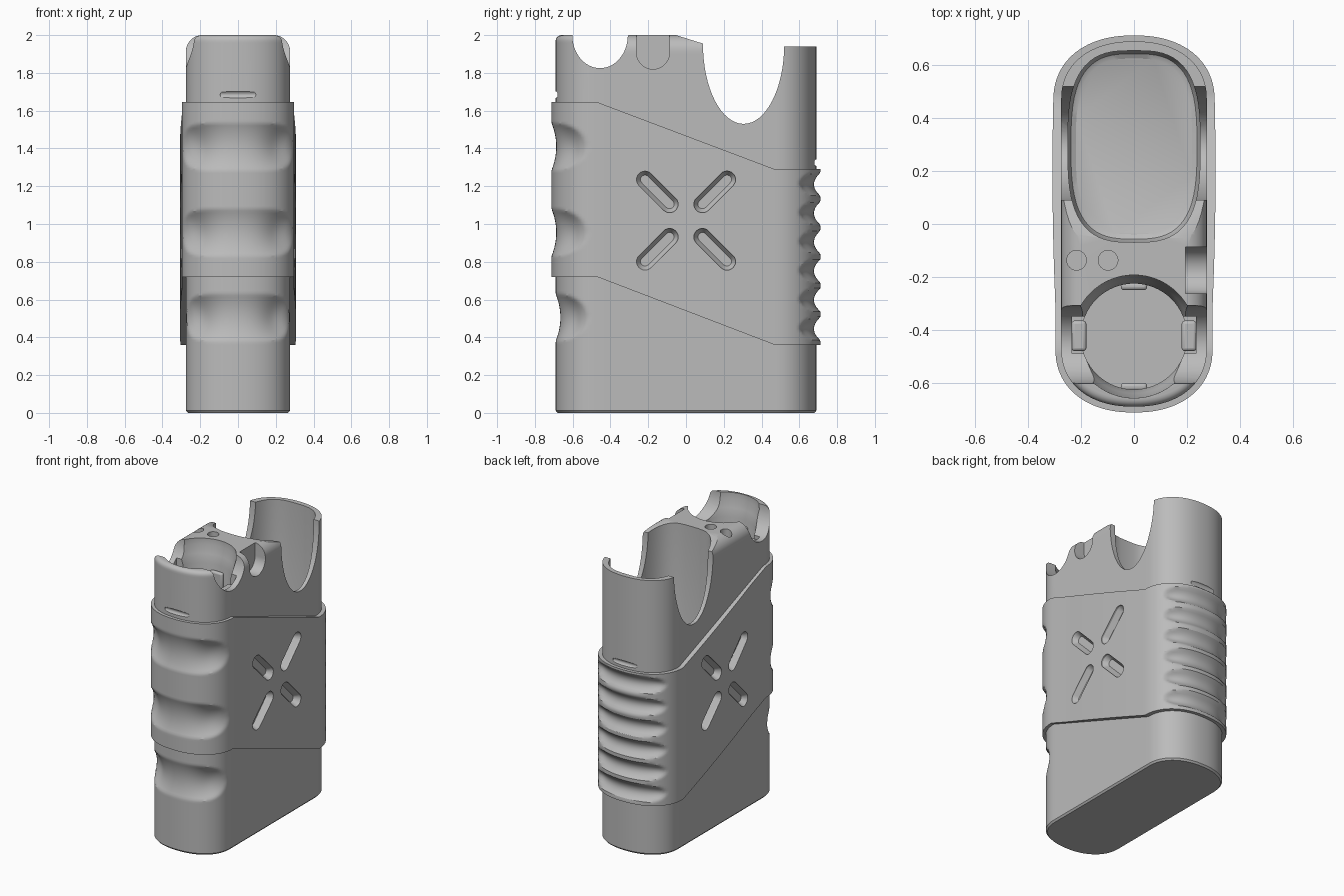
import bpy, bmesh
from math import sin, cos, pi, sqrt
from mathutils import Matrix

cube = bpy.data.objects.get("Cube")
if cube:
    bpy.data.objects.remove(cube)

grey = bpy.data.materials.new("light_grey")
grey.use_nodes = True
GREY = (0.5, 0.5, 0.5, 1)
grey.diffuse_color = GREY
grey.node_tree.nodes["Principled BSDF"].inputs["Base Color"].default_value = GREY

HALF_W, END_Y, END_B = 0.275, 0.47, 0.22
FRONT_GROOVES = [1.41, 0.955]
LOW_GROOVE = [0.505]
BACK_GROOVES = [0.445 + 0.153 * i for i in range(6)]


def loft(name, rings, closed=False):
    """Skin a list of rings; cap the ends or join last to first."""
    bm = bmesh.new()
    vs = [[bm.verts.new(p) for p in r] for r in rings]
    n = len(vs[0])
    pairs = list(zip(vs, vs[1:])) + ([(vs[-1], vs[0])] if closed else [])
    for a, b in pairs:
        for i in range(n):
            j = (i + 1) % n
            bm.faces.new((a[i], a[j], b[j], b[i]))
    if not closed:
        bm.faces.new(vs[0])
        bm.faces.new(vs[-1])
    bmesh.ops.recalc_face_normals(bm, faces=bm.faces)
    me = bpy.data.meshes.new(name)
    bm.to_mesh(me)
    bm.free()
    me.materials.append(grey)
    ob = bpy.data.objects.new(name, me)
    bpy.context.collection.objects.link(ob)
    return ob


def spow(v, e):
    return (1 if v >= 0 else -1) * abs(v) ** e


def outline():
    """Unit outline as (x unit, straight y, end y unit)."""
    pts, n, m = [], 44, 24
    for s in (1, -1):
        for i in range(n + 1):
            t = pi * i / n
            pts.append((s * spow(cos(t), 0.9), s * END_Y, s * spow(sin(t), 0.9)))
        for i in range(1, m):
            pts.append((-s, s * END_Y * (1 - 2 * i / m), 0))
    return pts


OUT = outline()


def base_y(p):
    return p[1] + END_B * p[2]


def place(p, off, z):
    return ((HALF_W + off) * p[0], p[1] + (END_B + off) * p[2], z)


def scoop(y, z, centres, tip, reach, half, depth, corner=0):
    """Depth of a row of finger scoops that fade out along the side."""
    u = (tip - y) / reach if tip > 0 else (y - tip) / reach
    if u >= 1:
        return 0
    u = max(u, 0)
    h = half * sqrt(1 - u * u)
    d = depth + corner * sin(pi * min(1, u * 1.2))
    return sum(d * (1 - u ** 4) * max(0, 1 - ((z - c) / h) ** 2) for c in centres)


def front_scoop(y, z, centres):
    return scoop(y, z, centres, -0.69, 0.17, 0.125, 0.025, 0.02)


def grip(y, z):
    return front_scoop(y, z, FRONT_GROOVES) + scoop(y, z, BACK_GROOVES, 0.69, 0.1, 0.062, 0.035)


def lerp_clamp(v, a, b):
    return min(1, max(0, (v - a) / (b - a)))


# Body: straight column with scoops and a rounded top edge
def body_offset(p, z):
    y = base_y(p)
    if z == 0:
        return -0.01
    off = -front_scoop(y, z, LOW_GROOVE) - max(0, grip(y, z) - 0.019)
    r = (0.03 + 0.055 * lerp_clamp(y, -0.5, -0.35)) * (1 - lerp_clamp(y, 0.1, 0.3))
    if r > 0.001 and z > 2 - r:
        off -= r - sqrt(max(0, r * r - (z - 2 + r) ** 2))
    return off


levels = [0, 0.012, 0.2] + [0.36 + 0.0125 * i for i in range(100)] + [1.7, 1.9]
levels += [2 - 0.1 * (1 - sin(pi / 2 * i / 10)) for i in range(1, 11)]
body = loft("body", [[place(p, body_offset(p, z), z) for p in OUT] for z in levels])

# Sleeve: slanted band around the body
ROWS = 74


def sleeve_ring(k, inner):
    ring = []
    for p in OUT:
        y = base_y(p)
        t = lerp_clamp(y, -END_Y, END_Y)
        low, high = 0.72 - 0.36 * t, 1.645 - 0.355 * t
        z = low + (high - low) * k / ROWS
        off = 0.022 + 0.011 * max(0, 1 - ((y - 0.2) / 0.5) ** 2) - grip(y, z)
        ring.append(place(p, min(off - 0.005, -0.005) if inner else off, z))
    return ring


sleeve = loft("grip_sleeve",
              [sleeve_ring(k, False) for k in range(ROWS + 1)] +
              [sleeve_ring(k, True) for k in range(ROWS, -1, -1)], closed=True)


def cut(target, *cutters):
    for c in cutters:
        mod = target.modifiers.new("cut", "BOOLEAN")
        mod.object, mod.operation, mod.solver = c, "DIFFERENCE", "EXACT"
        bpy.context.view_layer.objects.active = target
        bpy.ops.object.modifier_apply(modifier=mod.name)


def side_prism(poly, x0=-0.5, x1=0.5):
    return loft("cutter", [[(x, y, z) for y, z in poly] for x in (x0, x1)])


def u_shape(cy, cz, w, h):
    arc = [(cy - w * cos(pi * i / 32), cz - h * sin(pi * i / 32)) for i in range(33)]
    return arc + [(cy + w, 2.3), (cy - w, 2.3)]


def oval(cx, cy, rx, ry, z, e=1.0, n=64):
    return [(cx + rx * spow(cos(2 * pi * i / n), e), cy + ry * spow(sin(2 * pi * i / n), e), z)
            for i in range(n)]


def box(x0, x1, y0, y1, z0, z1, name="cutter"):
    return loft(name, [[(x0, y0, z), (x1, y0, z), (x1, y1, z), (x0, y1, z)] for z in (z0, z1)])


cutters = []

# Rear pocket and round front well
cutters.append(loft("cutter", [oval(0, 0.293, 0.25 - d, 0.362 - d, z, 0.67)
                               for z, d in ((0.08, 0.03), (0.09, 0.012), (0.12, 0), (2.3, 0))]))
cutters.append(loft("cutter", [oval(0, -0.425, r, r, z)
                               for z, r in ((0.08, 0.2), (1.84, 0.2), (1.9, 0.215), (1.96, 0.232), (2.3, 0.235))]))

# Side openings and lower rear rim
cutters.append(side_prism([(-0.06, 2.002), (0.09, 1.955), (0.3, 1.94), (0.8, 1.94), (0.8, 2.3), (-0.06, 2.3)]))
cutters.append(side_prism(u_shape(0.305, 1.95, 0.215, 0.42)))
cutters.append(side_prism(u_shape(-0.455, 2.0, 0.147, 0.175)))

# Notch on the left side, two small holes, clip recesses
cutters.append(side_prism(u_shape(-0.175, 1.91, 0.088, 0.09), 0.195, 0.5))
for x in (-0.217, -0.098):
    cutters.append(loft("cutter", [oval(x, -0.137, 0.037, 0.037, z, n=32) for z in (1.85, 2.3)]))
cutters.append(box(-0.235, 0.235, -0.49, -0.35, 1.62, 2.3))

# Thin slits in the front and back walls
for y, z in ((-0.695, 1.685), (0.695, 1.325)):
    cutters.append(loft("cutter", [[(x, y + r * cos(pi * i / 8), z + r * sin(pi * i / 8)) for i in range(16)]
                                   for x, r in ((-0.105, 0.008), (-0.09, 0.018), (0.09, 0.018), (0.105, 0.008))]))
cut(body, *cutters)


# Four radial capsule recesses on each side
def capsule(x, r, half=0.092, n=12):
    ring = []
    for s in (0, 1):
        for i in range(n + 1):
            a = pi * (s - 0.5 + i / n)
            ring.append((x, half * (1 - 2 * s) + r * cos(a), r * sin(a)))
    return ring


recesses = []
for side in (1, -1):
    for sy in (1, -1):
        for sz in (1, -1):
            c = loft("cutter", [capsule(side * x, r) for x, r in
                                ((0.36, 0.046), (0.296, 0.045), (0.262, 0.024))])
            c.data.transform(Matrix.Translation((0, sy * 0.152, 1.018 + sz * 0.152)) @
                             Matrix.Rotation(sy * sz * pi / 4, 4, "X"))
            recesses.append(c)
cut(body, *recesses)
cut(sleeve, *recesses)
for c in cutters + recesses:
    bpy.data.objects.remove(c)

# Clips inside the front well
clips = []
for s, word in ((1, "left"), (-1, "right")):
    x0, x1 = sorted((s * 0.18, s * 0.236))
    clips.append(box(x0, x1, -0.48, -0.365, 1.64, 1.815, word + "_clip"))
for y, word in ((-0.235, "rear"), (-0.615, "front")):
    clips.append(box(-0.05, 0.05, y - 0.015, y + 0.015, 1.68, 1.8, word + "_clip"))
for c in clips:
    mod = c.modifiers.new("round", "BEVEL")
    mod.width, mod.segments = 0.012, 3

# Smooth shading with sharp creases
for ob in [body, sleeve] + clips:
    bpy.ops.object.select_all(action="DESELECT")
    ob.select_set(True)
    bpy.context.view_layer.objects.active = ob
    bpy.ops.object.shade_smooth_by_angle(angle=0.5)
